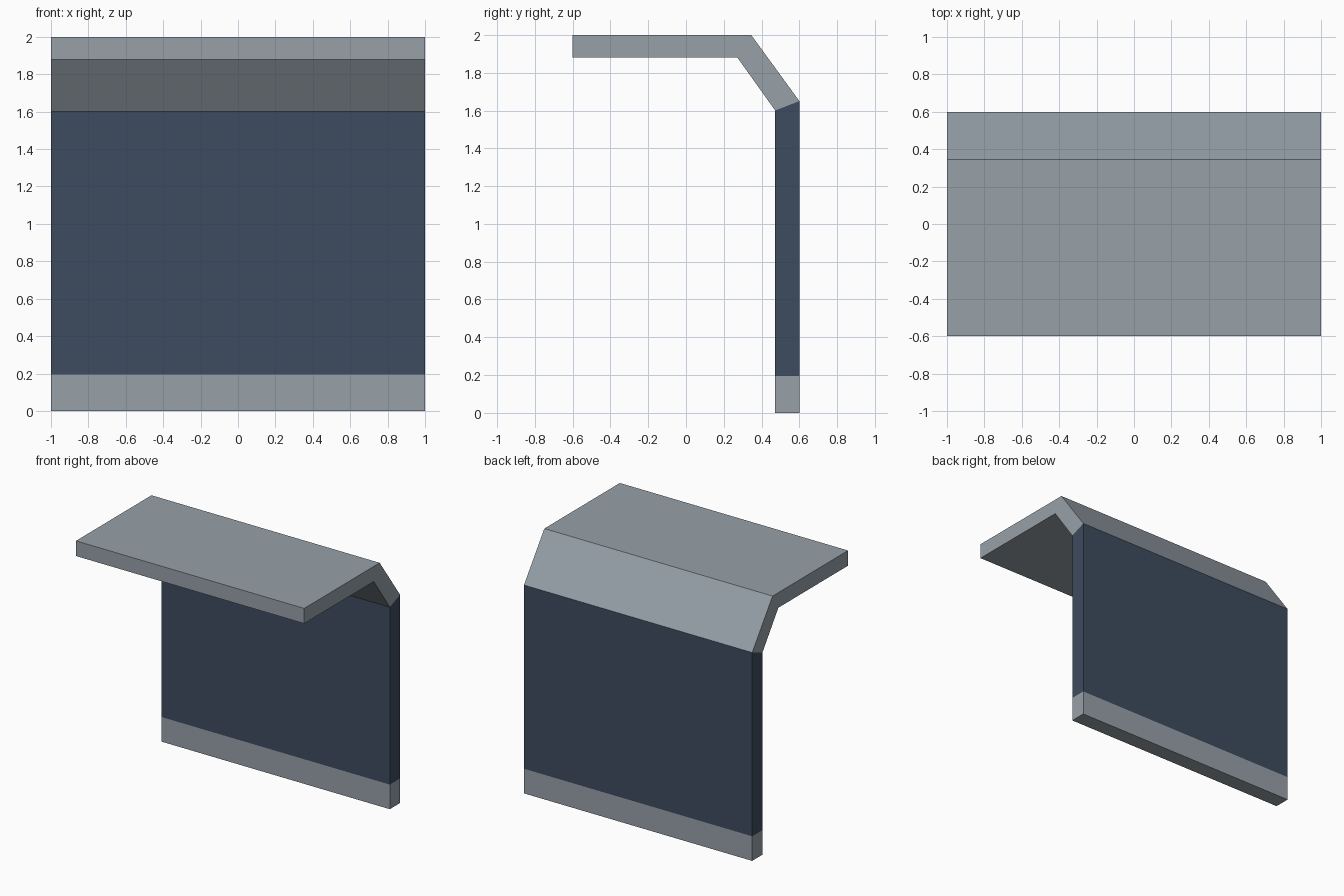
import bpy, bmesh

if "Cube" in bpy.data.objects:
    bpy.data.objects.remove(bpy.data.objects["Cube"])

HALF_WIDTH = 1.0


def material(name, rgb):
    m = bpy.data.materials.new(name)
    m.diffuse_color = (*rgb, 1)
    m.use_nodes = True
    m.node_tree.nodes["Principled BSDF"].inputs["Base Color"].default_value = m.diffuse_color
    return m


grey = material("light_grey", (0.31, 0.355, 0.395))
navy = material("slate_navy", (0.047, 0.072, 0.112))

# Cross-section as (outer, inner) point pairs in y,z, from foot to roof edge
stations = [
    ((0.6, 0.0), (0.472, 0.0)),       # foot
    ((0.6, 0.195), (0.472, 0.195)),   # top of the grey skirt
    ((0.6, 1.65), (0.472, 1.60)),     # top of the navy wall
    ((0.345, 2.0), (0.272, 1.88)),    # bend into the roof
    ((-0.6, 2.0), (-0.6, 1.88)),      # roof edge
]

bm = bmesh.new()
# One four-cornered ring per station, running around the panel thickness
rings = [
    [bm.verts.new((x, y, z)) for x, (y, z) in (
        (-HALF_WIDTH, o), (HALF_WIDTH, o), (HALF_WIDTH, i), (-HALF_WIDTH, i))]
    for o, i in stations
]
# Skin each panel segment; the second segment is the navy wall
for n, (a, b) in enumerate(zip(rings, rings[1:])):
    for k in range(4):
        j = (k + 1) % 4
        f = bm.faces.new((a[k], a[j], b[j], b[k]))
        f.material_index = 1 if n == 1 else 0
# Foot and roof-edge caps
bm.faces.new(rings[0])
bm.faces.new(rings[-1])
bmesh.ops.recalc_face_normals(bm, faces=bm.faces)

mesh = bpy.data.meshes.new("bent_wall_panel")
bm.to_mesh(mesh)
bm.free()
mesh.materials.append(grey)
mesh.materials.append(navy)
panel = bpy.data.objects.new("bent_wall_panel", mesh)
bpy.context.collection.objects.link(panel)
